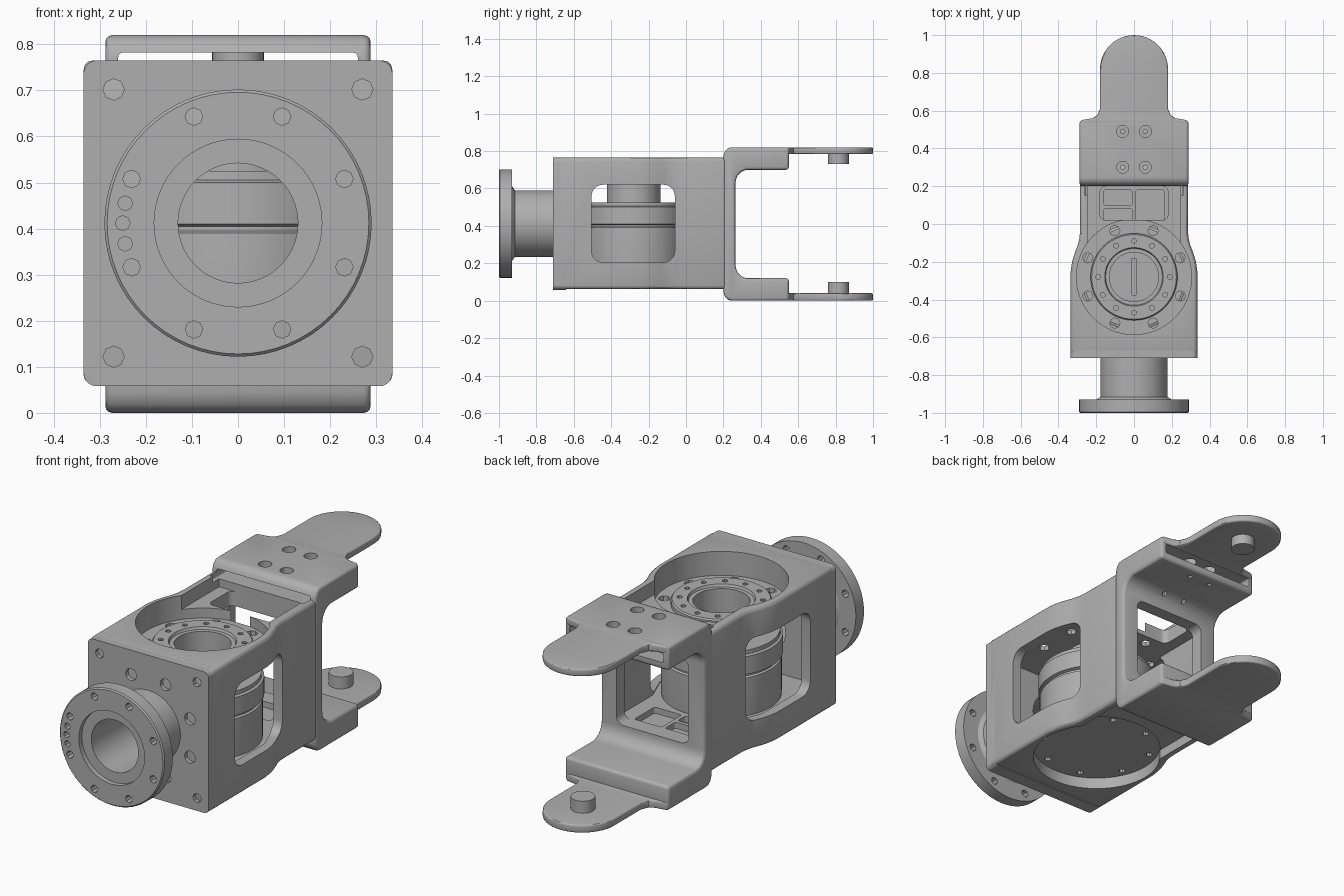
import bpy, bmesh, math

if "Cube" in bpy.data.objects:
    bpy.data.objects.remove(bpy.data.objects["Cube"])

grey = bpy.data.materials.new("machined grey")
grey.use_nodes = True
COLOUR = (0.43, 0.43, 0.43, 1)
grey.diffuse_color = COLOUR
grey.node_tree.nodes["Principled BSDF"].inputs["Base Color"].default_value = COLOUR

MID = 0.412      # mid height
HUB = -0.28      # y of the vertical joint axis
AXES = {"x": lambda a, b, h: (h, a, b),
        "y": lambda a, b, h: (a, h, b),
        "z": lambda a, b, h: (a, b, h)}


def finish(name, bm):
    bmesh.ops.recalc_face_normals(bm, faces=bm.faces)
    mesh = bpy.data.meshes.new(name)
    bm.to_mesh(mesh)
    bm.free()
    mesh.materials.append(grey)
    ob = bpy.data.objects.new(name, mesh)
    bpy.context.collection.objects.link(ob)
    return ob


def add_prism(bm, pts, lo, hi, axis):
    ends = [[bm.verts.new(AXES[axis](a, b, h)) for a, b in pts] for h in (lo, hi)]
    bm.faces.new(ends[0])
    bm.faces.new(ends[1])
    for i in range(len(pts)):
        j = (i + 1) % len(pts)
        bm.faces.new((ends[0][i], ends[0][j], ends[1][j], ends[1][i]))


def prism(name, pts, lo, hi, axis):
    bm = bmesh.new()
    add_prism(bm, pts, lo, hi, axis)
    return finish(name, bm)


def circle(a, b, r, n=64, start=0.0):
    return [(a + r * math.cos(start + math.tau * i / n),
             b + r * math.sin(start + math.tau * i / n)) for i in range(n)]


def rounded(a0, a1, b0, b1, r, n=6):
    pts = []
    corners = ((a1 - r, b1 - r), (a0 + r, b1 - r), (a0 + r, b0 + r), (a1 - r, b0 + r))
    for k, (a, b) in enumerate(corners):
        for i in range(n + 1):
            t = math.pi / 2 * (k + i / n)
            pts.append((a + r * math.cos(t), b + r * math.sin(t)))
    return pts


def holes(centres, r, lo, hi, axis, n=8):
    bm = bmesh.new()
    for a, b in centres:
        add_prism(bm, circle(a, b, r, n), lo, hi, axis)
    return finish("hole_cutter", bm)


def lathe(name, profile, axis, ca, cb, n=64):
    """Closed profile of (radius, height) turned about an axis."""
    bm = bmesh.new()
    rows = []
    for t in range(n):
        c, s = math.cos(math.tau * t / n), math.sin(math.tau * t / n)
        rows.append([bm.verts.new(AXES[axis](ca + r * c, cb + r * s, h)) for r, h in profile])
    for t in range(n):
        p, q = rows[t], rows[(t + 1) % n]
        for i in range(len(profile)):
            j = (i + 1) % len(profile)
            bm.faces.new((p[i], p[j], q[j], q[i]))
    return finish(name, bm)


def select(ob):
    bpy.ops.object.select_all(action="DESELECT")
    bpy.context.view_layer.objects.active = ob
    ob.select_set(True)


def bevel(ob, width):
    mod = ob.modifiers.new("Bevel", "BEVEL")
    mod.width, mod.segments = width, 3
    mod.limit_method, mod.angle_limit = "ANGLE", math.radians(60)
    select(ob)
    bpy.ops.object.modifier_apply(modifier=mod.name)


def cut(ob, cutters):
    select(ob)
    for cutter in cutters:
        mod = ob.modifiers.new("Cut", "BOOLEAN")
        mod.operation, mod.solver, mod.object = "DIFFERENCE", "EXACT", cutter
        bpy.ops.object.modifier_apply(modifier=mod.name)


def mirrored(half):
    return half + [(-a, b) for a, b in reversed(half)]


# Housing block, waisted towards the back
housing = prism("housing", mirrored([
    (0.335, -0.69), (0.335, -0.25), (0.328, -0.2), (0.313, -0.15),
    (0.297, -0.11), (0.288, -0.07), (0.285, -0.02), (0.285, 0.24)]), 0.062, 0.765, "z")
bevel(housing, 0.02)

# Rear frame: a C-shaped side profile carrying both brackets
half = [(0.2, 0.33), (0.2, 0.365), (0.21, 0.392), (0.228, 0.407), (0.245, 0.41),
        (0.55, 0.41), (0.55, 0.29), (0.335, 0.29)]
half += [(0.335 - 0.07 * math.sin(t), 0.22 + 0.07 * math.cos(t))
         for t in (math.pi / 12 * i for i in range(1, 7))]
frame = prism("rear_frame", [(y, MID - 0.002 + z) for y, z in half]
              + [(y, MID - 0.002 - z) for y, z in reversed(half)], -0.288, 0.288, "x")
bevel(frame, 0.015)

# Openings shared by housing and frame
cavity = prism("cavity_cutter", mirrored([
    (0.287, -0.6), (0.287, -0.2), (0.24, -0.08), (0.24, 0.205)]), 0.2, 0.622, "z")
side_window = prism("window_cutter", rounded(-0.505, -0.06, 0.205, 0.62, 0.06), -0.5, 0.5, "x")
rear_window = prism("rear_cutter", rounded(-0.2, 0.2, 0.2, 0.622, 0.04), 0.1, 0.4, "y")
upper_slot = prism("slot_cutter", rounded(-0.26, 0.26, 0.735, 0.782, 0.01), 0.15, 0.7, "y")
bolt_spots = [(x, y) for x in (-0.06, 0.06) for y in (0.3, 0.49)]
bracket_bolts = holes(bolt_spots, 0.032, 0.76, 0.9, "z", 12)
bracket_pins = holes(bolt_spots, 0.012, 0.6, 0.76, "z")
deck_window = prism("deck_cutter", rounded(-0.18, 0.18, 0.02, 0.2, 0.03), 0.55, 0.8, "z")
pockets = [prism("pocket_cutter", rounded(*p, 0.01), 0.17, 0.3, "z") for p in (
    (-0.16, -0.01, 0.02, 0.08), (-0.16, -0.01, 0.1, 0.18), (0.01, 0.16, 0.02, 0.18))]
deck_ring = circle(0, HUB, 0.265, 8, math.pi / 8)
deck_bolts = holes(deck_ring, 0.027, 0.6, 0.9, "z")
floor_bolts = holes(deck_ring, 0.016, 0.0, 0.15, "z")
front_bore = prism("bore_cutter", circle(0, MID, 0.13), -0.8, -0.5, "y")
recesses = []
for circle_lo, circle_hi, rear_lo, rear_hi in ((0.645, 0.9, 0.695, 0.9), (-0.1, 0.12, -0.1, 0.11)):
    recesses.append(prism("round_recess_cutter", circle(0, HUB, 0.305), circle_lo, circle_hi, "z"))
    recesses.append(prism("rear_recess_cutter", [
        (-0.245, HUB), (0.245, HUB), (0.245, 0.2), (-0.245, 0.2)], rear_lo, rear_hi, "z"))
hub_hole = prism("hub_cutter", circle(0, HUB, 0.2), 0.6, 0.7, "z")
cut(housing, [cavity, side_window, rear_window, upper_slot, *recesses, hub_hole,
              deck_window, *pockets, deck_bolts, floor_bolts, front_bore])
cut(frame, [rear_window, upper_slot, bracket_bolts, bracket_pins])

# Front plate with corner bolts and a bolt circle around the neck
plate = prism("front_plate", rounded(-0.335, 0.335, 0.058, 0.765, 0.028), -0.71, -0.642, "y")
bolt_ring = circle(0, MID, 0.25, 8, math.pi / 8)
cut(plate, [front_bore,
            holes([(x, z) for x in (-0.27, 0.27) for z in (0.122, 0.702)], 0.023, -0.8, -0.66, "y"),
            holes(bolt_ring, 0.03, -0.8, -0.66, "y", 12)])

# Hollow neck and output flange
flange = lathe("output_flange", [
    (0.13, -0.65), (0.13, -0.975), (0.182, -0.975), (0.182, -1.0), (0.284, -1.0), (0.29, -0.994),
    (0.29, -0.93), (0.2, -0.93), (0.178, -0.915), (0.178, -0.65)], "y", 0, MID)
cut(flange, [holes(bolt_ring, 0.019, -1.1, -0.9, "y"),
             holes([(-0.245, 0.455), (-0.25, MID), (-0.245, 0.367)], 0.016, -1.1, -0.96, "y")])

# Vertical drive inside the housing
motor = lathe("drive_motor", [
    (0.001, 0.17), (0.27, 0.17), (0.274, 0.21), (0.274, 0.39), (0.264, 0.395), (0.264, 0.405),
    (0.28, 0.41), (0.28, 0.5), (0.268, 0.505), (0.268, 0.525), (0.001, 0.525)], "z", 0, HUB)
hub = lathe("top_hub", [
    (0.13, 0.5), (0.143, 0.5), (0.143, 0.622), (0.23, 0.622), (0.23, 0.665), (0.224, 0.672),
    (0.155, 0.672), (0.15, 0.66), (0.13, 0.66)], "z", 0, HUB)
cut(hub, [holes(circle(0, HUB, 0.19, 12), 0.013, 0.64, 0.8, "z")])
slot_key = prism("drive_key", rounded(-0.015, 0.015, HUB - 0.1, HUB + 0.1, 0.01), 0.52, 0.56, "z")

# Fork arms with pivot pins
arm_outline = [(0.28, 0.53), (0.28, 0.55), (0.22, 0.56), (0.195, 0.575), (0.18, 0.61)]
arm_outline += [(0.18 * math.cos(t), 0.82 + 0.18 * math.sin(t))
                for t in (math.pi / 24 * i for i in range(12))]
arm_outline = arm_outline + [(0, 1.0)] + [(-x, y) for x, y in reversed(arm_outline)]
arms = []
for name, lo, hi, pin_lo, pin_hi in (("upper", 0.783, 0.82, 0.732, 0.79),
                                     ("lower", 0.0, 0.04, 0.03, 0.1)):
    arm = prism(name + "_arm", arm_outline, lo, hi, "z")
    bevel(arm, 0.008)
    pin = prism(name + "_pivot_pin", circle(0, 0.815, 0.056, 32), pin_lo, pin_hi, "z")
    arms += [arm, pin]

# Remove cutters and shade
for ob in list(bpy.data.objects):
    if "cutter" in ob.name:
        bpy.data.objects.remove(ob)
for ob in [housing, frame, plate, flange, motor, hub, slot_key, *arms]:
    select(ob)
    bpy.ops.object.shade_smooth_by_angle(angle=math.radians(30))
